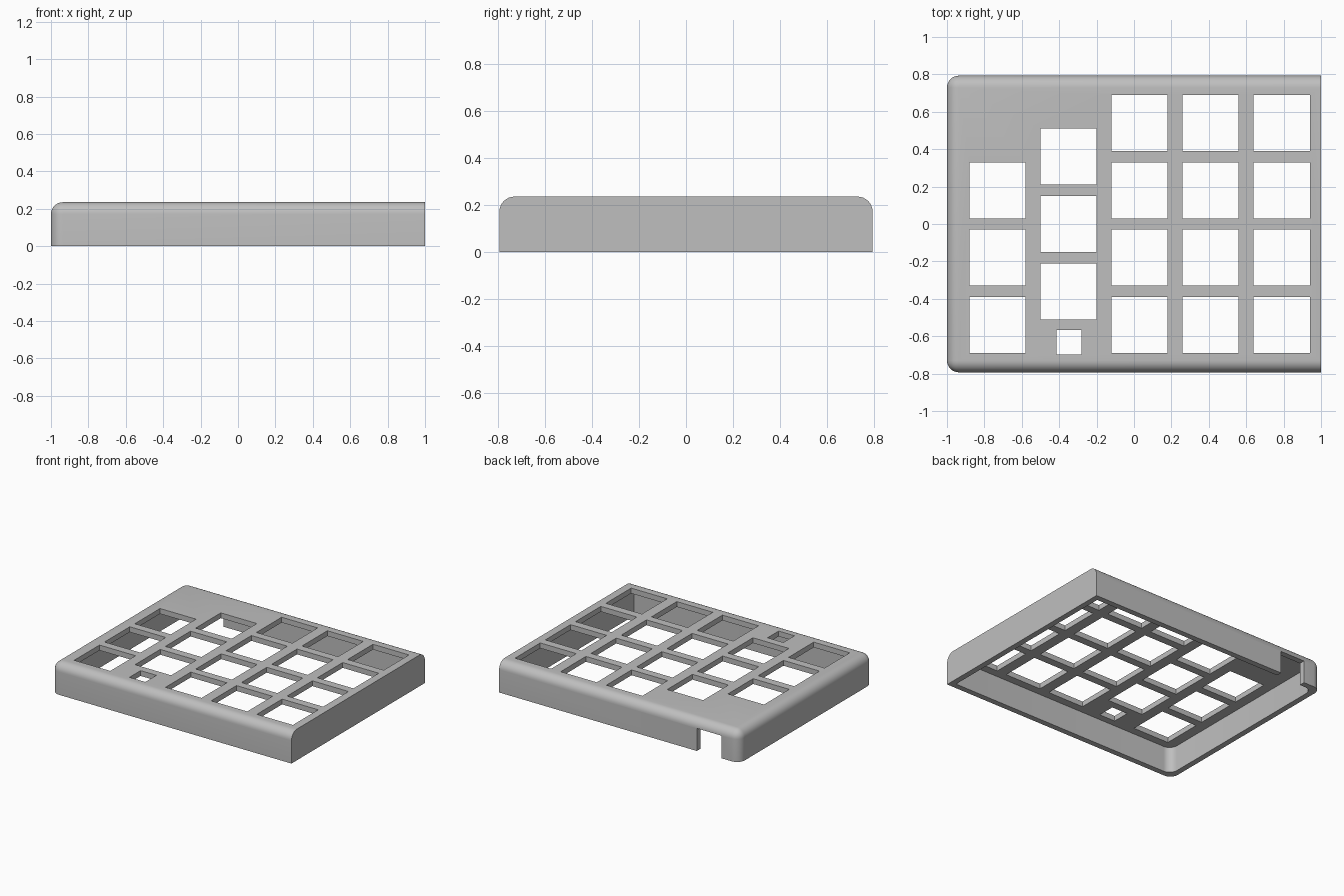
import bpy, bmesh
from mathutils import Vector

if "Cube" in bpy.data.objects:
    bpy.data.objects.remove(bpy.data.objects["Cube"])

HX, HY, H = 1.0, 0.793, 0.235      # half length, half width, height
R, WALL, PLATE = 0.064, 0.043, 0.04

grey = bpy.data.materials.new("plain grey")
grey.diffuse_color = (0.52, 0.52, 0.52, 1)
grey.use_nodes = True
grey.node_tree.nodes["Principled BSDF"].inputs["Base Color"].default_value = grey.diffuse_color


def box(name, lo, hi, pick=None, radius=0.0):
    """Box between two corners; edges chosen by pick(midpoint, direction) are rounded."""
    bm = bmesh.new()
    bmesh.ops.create_cube(bm, size=1)
    lo, hi = Vector(lo), Vector(hi)
    for v in bm.verts:
        v.co = Vector([lo[i] + (v.co[i] + 0.5) * (hi[i] - lo[i]) for i in range(3)])
    if pick:
        edges = [e for e in bm.edges
                 if pick((e.verts[0].co + e.verts[1].co) / 2, e.verts[0].co - e.verts[1].co)]
        bmesh.ops.bevel(bm, geom=edges, offset=radius, segments=8, profile=0.5, affect='EDGES')
    me = bpy.data.meshes.new(name)
    bm.to_mesh(me)
    bm.free()
    ob = bpy.data.objects.new(name, me)
    bpy.context.collection.objects.link(ob)
    me.materials.append(grey)
    return ob


def cut(target, cutter):
    mod = target.modifiers.new("cut", 'BOOLEAN')
    mod.operation, mod.solver, mod.object = 'DIFFERENCE', 'EXACT', cutter
    bpy.context.view_layer.objects.active = target
    bpy.ops.object.modifier_apply(modifier=mod.name)
    bpy.data.objects.remove(cutter)


# Case: rounded on the top and the left corners, square at the right end
def rounded(mid, d):
    top = mid.z > H - 0.001 and mid.x < HX - 0.001
    left_corner = abs(d.z) > 0.1 and mid.x < 0
    return top or left_corner


case = box("keypad_case", (-HX, -HY, 0), (HX, HY, H), rounded, R)

# Hollow underside, with rounded left corners
cut(case, box("cavity", (-HX + WALL, -HY + WALL, -0.1), (HX - WALL, HY - WALL, H - PLATE),
              lambda mid, d: abs(d.z) > 0.1 and mid.x < 0, R))

# Cable notch in the back wall
cut(case, box("cable_notch", (-0.85, HY - 0.08, -0.1), (-0.645, HY + 0.1, 0.17)))

# Key openings by column: x centre, y centres
columns = [(-0.73, (0.18, -0.18, -0.54)), (-0.35, (0.36, 0.0, -0.36))]
columns += [(x, (0.54, 0.18, -0.18, -0.54)) for x in (0.03, 0.41, 0.79)]
openings = [(x, y, 0.15) for x, ys in columns for y in ys]
openings.append((-0.348, -0.633, 0.066))   # small opening
for x, y, h in openings:
    cut(case, box("key_opening", (x - h, y - h, H - 0.1), (x + h, y + h, H + 0.1)))

bpy.ops.object.select_all(action='DESELECT')
case.select_set(True)
bpy.context.view_layer.objects.active = case
bpy.ops.object.shade_smooth_by_angle(angle=0.52)
